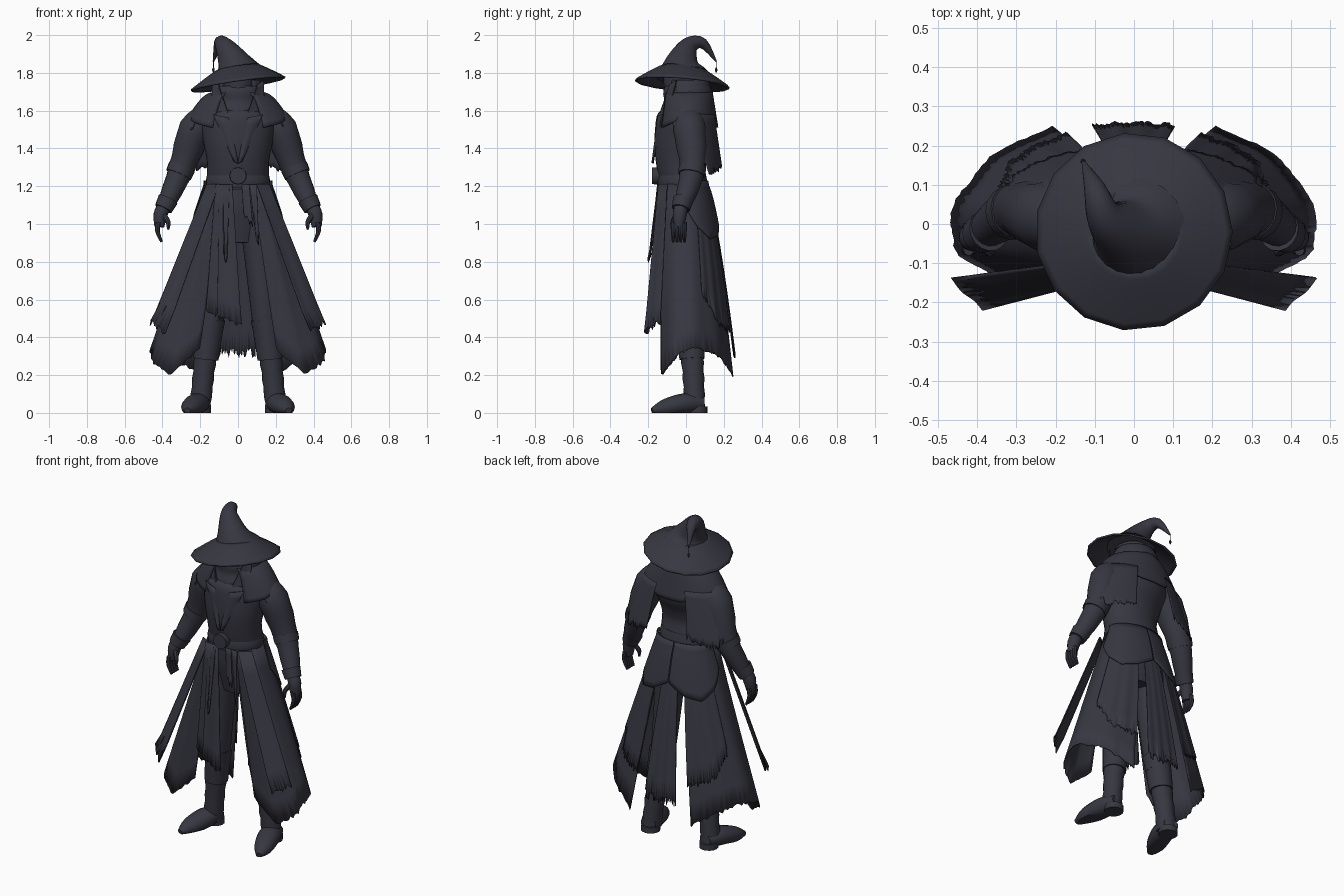
import bpy, bmesh, random
from math import sin, cos, radians, sqrt, pi, tau
from mathutils import Vector

random.seed(7)
if "Cube" in bpy.data.objects:
    bpy.data.objects.remove(bpy.data.objects["Cube"])

COLOUR = (0.038, 0.038, 0.054, 1)
slate = bpy.data.materials.new("dark slate cloth")
slate.use_nodes = True
slate.diffuse_color = COLOUR
slate.node_tree.nodes["Principled BSDF"].inputs["Base Color"].default_value = COLOUR
parts = []


def skin(name, rows, capped=False, thickness=0):
    """Join rows of points into one surface, welding any seam."""
    bm = bmesh.new()
    rows = [[bm.verts.new((p[0], p[1], max(p[2], 0))) for p in row] for row in rows]
    for upper, lower in zip(rows, rows[1:]):
        for i in range(len(upper) - 1):
            bm.faces.new((upper[i], upper[i + 1], lower[i + 1], lower[i]))
    if capped:
        bm.faces.new(rows[0][:-1])
        bm.faces.new(rows[-1][:-1])
    bmesh.ops.remove_doubles(bm, verts=bm.verts, dist=0.0001)
    bmesh.ops.recalc_face_normals(bm, faces=bm.faces)
    mesh = bpy.data.meshes.new(name)
    bm.to_mesh(mesh)
    bm.free()
    mesh.materials.append(slate)
    part = bpy.data.objects.new(name, mesh)
    bpy.context.collection.objects.link(part)
    if thickness:
        solid = part.modifiers.new("thickness", 'SOLIDIFY')
        solid.thickness, solid.offset = thickness, 0
    parts.append(part)


def spline(points, steps=4):
    """Smooth path through points of (x, y, z, radius)."""
    points = [Vector(p) for p in points]
    last = len(points) - 1
    path = []
    for i in range(last):
        start, end = points[i], points[i + 1]
        leave = (end - points[max(i - 1, 0)]) / 2
        arrive = (points[min(i + 2, last)] - start) / 2
        for step in range(steps):
            t = step / steps
            ease = t * t * (3 - 2 * t)
            path.append(start.lerp(end, ease) + leave * t * (1 - t) ** 2 - arrive * t * t * (1 - t))
    return path + [points[-1]]


def limb(name, points, side=1, squash=1, wrinkle=0, sides=16):
    """Rounded solid following a smooth path."""
    path = spline(points)
    rows = []
    for i, point in enumerate(path):
        tangent = (path[min(i + 1, len(path) - 1)] - path[max(i - 1, 0)]).to_3d().normalized()
        across = (Vector((1, 0, 0)) - tangent * tangent.x).normalized()
        depth = tangent.cross(across) * squash
        radius = point.w * (1 + wrinkle * (-1) ** i)
        ring = [point.to_3d() + radius * (across * cos(tau * k / sides) + depth * sin(tau * k / sides))
                for k in range(sides + 1)]
        rows.append([(p.x * side, p.y, p.z) for p in ring])
    skin(name, rows, capped=True)


def along(values, t):
    """Blend through a list of evenly spaced values."""
    i = min(int(t * (len(values) - 1)), len(values) - 2)
    return values[i] + (values[i + 1] - values[i]) * (t * (len(values) - 1) - i)


def drape(name, shape, start, end, top, hem, side=1, lift=0, rag=0, fold=0, cols=40, thickness=0.006):
    """Cloth over a body shape between two angles, with folds and a torn hem."""
    drops = [along(hem, c / cols) + rag * random.random() for c in range(cols + 1)]
    rows = []
    for r in range(9):
        k, row = r / 8, []
        for c, drop in enumerate(drops):
            a = radians(start + (end - start) * c / cols)
            p = shape(a, top + (drop - top) * k)
            p += Vector((cos(a), sin(a), 0)) * (lift + fold * k * sin(c / 2))
            row.append((p.x * side, p.y, p.z))
        rows.append(row)
    skin(name, rows, thickness=thickness)


def panel(name, top_a, top_b, hem_a, hem_b, side=1, bulge=0, rag=0, cols=14):
    """Flat cloth between four corners, bowed toward the front."""
    rows = []
    for r in range(7):
        k, row = r / 6, []
        for c in range(cols + 1):
            t = c / cols
            p = Vector(top_a).lerp(Vector(top_b), t).lerp(Vector(hem_a).lerp(Vector(hem_b), t), k)
            p.y -= bulge * sin(pi * t) - rag / 9 * k * sin(c / 2)
            p.z += rag * random.random() * (r == 6)
            row.append((p.x * side, p.y, p.z))
        rows.append(row)
    skin(name, rows, thickness=0.006)


# Body shapes that cloth follows: angle from the left side, and height
def brim(a, z):
    r = 0.1 + 0.15 * ((1.83 - z) / 0.09) ** 0.9
    return Vector((r * cos(a), r * sin(a) - 0.02, z + r * (0.14 * cos(a) - 0.08 * sin(a))))


def cowl(a, z):
    r = 0.118 + 0.006 * sin(z * 60) + (1.76 - z) * 0.15
    return Vector((r * cos(a), 0.01 + r * 0.93 * sin(a), z))


def shoulders(a, z):
    drop = 1.7 - z
    return Vector(((0.1 + 0.4 * sqrt(drop)) * cos(a), 0.01 + (0.115 + 0.16 * drop) * sin(a), z))


def skirt(a, z):
    drop = max(WAIST - z, 0)
    back = (0.1 + 0.17 * drop ** 0.7) * sin(a)
    front = 0.13 * max(-1, 1.4 * sin(a))
    return Vector(((0.165 + 0.34 * drop) * cos(a), back if a > 0 else front, z))


WAIST = 1.21

# Hat: faceted tilted brim, crown curling back to a tip, hanging bead
drape("hat_brim", brim, 0, 360, 1.83, (1.74, 1.74), cols=15, thickness=0.01)
limb("hat_crown", [(0, -.02, 1.79, .14), (-.025, -.02, 1.86, .087), (-.075, .02, 1.945, .048),
                   (-.1, .09, 1.955, .028), (-.13, .16, 1.86, .004)], sides=20)
limb("hat_cord", [(-.13, .16, 1.87, .002), (-.13, .16, 1.81, .002)], sides=6)
limb("hat_bead", [(-.13, .16, 1.83, .002), (-.13, .16, 1.815, .007), (-.13, .16, 1.8, .001)], sides=8)

# Head, face scarf and cowl
limb("head", [(0, -.01, 1.58, .06), (0, -.02, 1.7, .085), (0, -.02, 1.8, .09)], squash=1.1)
drape("cowl", cowl, -50, 230, 1.76, (1.6, 1.6), thickness=0.012)
drape("face_scarf", cowl, -150, -30, 1.73, (1.66, 1.62, 1.56, 1.62, 1.66), lift=0.004)

# Torso, hips, belt and buckle
limb("torso", [(0, -.01, WAIST, .165), (0, -.035, 1.33, .165), (0, -.03, 1.44, .185),
               (0, 0, 1.56, .2), (0, .01, 1.66, .09)], squash=0.75, sides=28)
limb("hips", [(0, -.01, WAIST, .16), (0, .01, 1.08, .18), (0, .01, .9, .12)], squash=0.65)
limb("belt", [(0, -.02, 1.19, .165), (0, -.02, 1.23, .17), (0, -.02, 1.28, .158)], squash=0.77, sides=28)
limb("buckle", [(0, -.14, 1.255, .046), (0, -.18, 1.255, .044)], sides=12)

# Mantle open at the chest, short over the arms and deep at the back
drape("mantle", shoulders, -62, 242, 1.7, (1.51, 1.54, 1.59, 1.56, 1.51, 1.51, 1.56, 1.59, 1.54, 1.51),
      lift=0.01, thickness=0.012)

for side, word in ((1, "left_"), (-1, "right_")):
    # Collar point and lapel
    panel(word + "collar", (.135, -.05, 1.76), (.105, -.085, 1.74), (.14, -.09, 1.6), (.04, -.15, 1.55), side)
    panel(word + "lapel", (.045, -.15, 1.56), (.13, -.125, 1.58), (0, -.172, 1.32), (.02, -.172, 1.33), side,
          bulge=.008)

    # Torn cape layers over the arm and shoulder blade
    drape(word + "sleeve_cap", shoulders, -32, 45, 1.6, (1.5, 1.43, 1.42), side, lift=.006, rag=.03)
    drape(word + "cape_flap", shoulders, 5, 68, 1.58, (1.37, 1.34, 1.25, 1.27, 1.3), side, lift=.014, rag=.04)

    # Arm, cuffs and hand
    shoulder, upper = (.16, .015, 1.56, .07), (.225, .02, 1.5, .088)
    elbow, wrist = (.3, .035, 1.29, .068), (.392, -.025, 1.08, .044)
    limb(word + "sleeve", [shoulder, upper, elbow, wrist], side, wrinkle=.02)
    limb(word + "elbow_band", [(.298, .035, 1.3, .073), (.315, .028, 1.26, .07)], side)
    limb(word + "wrist_cuff", [(.37, -.015, 1.13, .055), (.395, -.027, 1.08, .048)], side)
    limb(word + "palm", [(.39, -.025, 1.1, .034), (.41, -.033, 1.05, .037), (.417, -.038, .985, .026)], side)
    for i, finger in enumerate(("index", "middle", "ring", "little")):
        y = -.068 + i * .02
        limb(word + finger + "_finger", [(.422, y, 1.01, .013), (.426, y, .96, .012), (.404, y, .905, .007)],
             side, sides=8)
    limb(word + "thumb", [(.395, -.05, 1.05, .015), (.37, -.07, 1.01, .013), (.37, -.074, .97, .006)], side, sides=8)

    # Trousers, knee cuff and boot
    hip, knee, calf = (.09, 0, 1.1, .09), (.135, .01, .6, .074), (.15, .025, .4, .066)
    limb(word + "trouser_leg", [hip, knee, calf], side)
    limb(word + "knee_cuff", [(.143, .02, .5, .076), (.155, .025, .42, .073), (.17, .032, .285, .067)], side)
    limb(word + "boot_shaft", [(.168, .03, .33, .06), (.185, .04, .18, .056), (.2, .045, .03, .055)],
         side, wrinkle=.04)
    limb(word + "foot", [(.195, .09, .05, .045), (.215, 0, .05, .064), (.25, -.11, .028, .053),
                         (.268, -.18, .012, .018)], side, squash=.85)
    limb(word + "heel", [(.198, .06, .035, .054), (.198, .06, 0, .054)], side)

    # Long flared coat panel, torn outer layer and rounded hip flap
    drape(word + "coat_panel", skirt, -64, 66, WAIST, (.33, .19, .25, .31, .33, .32, .27, .19), side,
          rag=.02, fold=.004, cols=50)
    drape(word + "coat_overlay", skirt, 22, 67, WAIST, (.62, .46, .41), side, lift=.007, rag=.04, fold=.003)
    drape(word + "hip_flap", skirt, 0, 89, WAIST + .02, (1.08, .98, .92, .94, 1), side, lift=.014)

    # Strips splayed out from the belt
    panel(word + "splayed_strip", (.1, -.145, WAIST), (.165, -.1, WAIST), (.385, -.22, .41), (.465, -.14, .46),
          side, rag=.04)

# Back panel between the slits
drape("back_panel", skirt, 77, 103, WAIST, (.29, .29), rag=.06, fold=.002)

# Loose front strips of uneven length: belt span, hem span, hem height and depth
for name, belt_span, hem_span, hem, depth in (
        ("tabard", (-.1, -.03), (-.11, .02), .47, .2), ("tabard_under", (-.12, -.06), (-.17, -.08), .5, .17),
        ("torn_strip", (-.08, -.045), (-.075, -.06), .8, .2), ("short_strip", (.02, .06), (.03, .08), 1, .17),
        ("thin_strip", (.06, .1), (.095, .11), .9, .18)):
    panel(name, (belt_span[0], -.145, WAIST), (belt_span[1], -.15, WAIST),
          (hem_span[0], -depth + .01, hem + .03), (hem_span[1], -depth, hem - .03), rag=.035)

# Soft shading with crisp creases
for part in bpy.context.selected_objects:
    part.select_set(False)
for part in parts:
    part.select_set(True)
bpy.context.view_layer.objects.active = parts[0]
bpy.ops.object.shade_smooth_by_angle(angle=radians(40))
